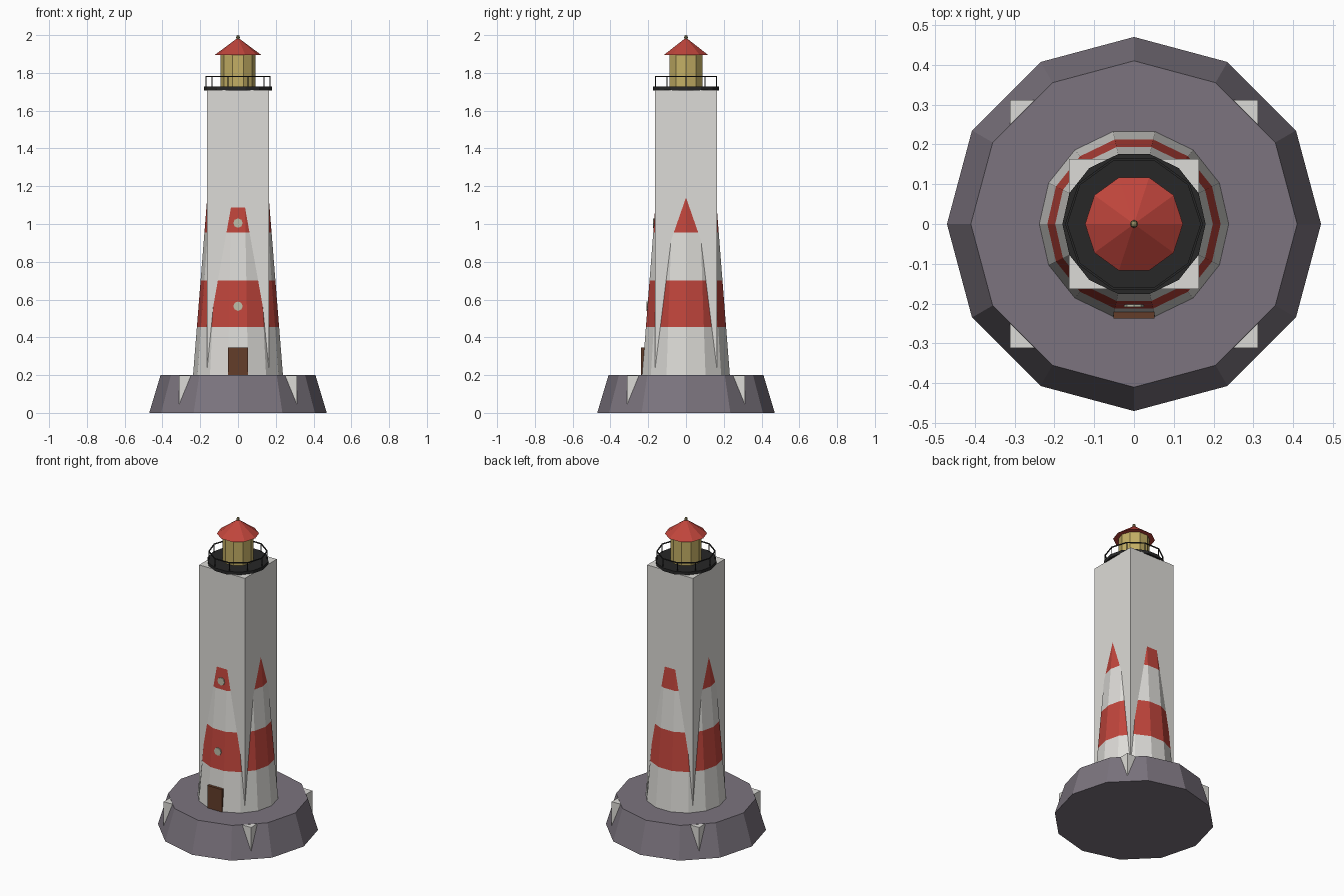
import bpy, bmesh, math

if "Cube" in bpy.data.objects:
    bpy.data.objects.remove(bpy.data.objects["Cube"])


def material(name, rgb):
    m = bpy.data.materials.new(name)
    m.diffuse_color = (*rgb, 1)
    m.use_nodes = True
    m.node_tree.nodes["Principled BSDF"].inputs["Base Color"].default_value = m.diffuse_color
    return m


WHITE = material("white paint", (0.72, 0.71, 0.68))
RED = material("red paint", (0.53, 0.06, 0.045))
STONE = material("purple grey stone", (0.2, 0.175, 0.21))
BLACK = material("black iron", (0.02, 0.02, 0.02))
GLASS = material("yellow lamp glass", (0.55, 0.43, 0.13))
WOOD = material("brown wood", (0.127, 0.047, 0.023))
PALE = material("pale window", (0.52, 0.52, 0.4))
BRASS = material("dull brass", (0.3, 0.26, 0.12))


def finish(name, bm, *mats):
    bmesh.ops.recalc_face_normals(bm, faces=bm.faces)
    me = bpy.data.meshes.new(name)
    bm.to_mesh(me)
    bm.free()
    for m in mats:
        me.materials.append(m)
    ob = bpy.data.objects.new(name, me)
    bpy.context.collection.objects.link(ob)
    return ob


def lathe(bm, profile, n, closed=False, center=(0, 0)):
    """Spin (radius, z) points into n flat sides, first corner on +x."""
    rings = []
    for r, z in profile:
        rings.append([bm.verts.new((center[0] + r * math.cos(math.tau * k / n),
                                    center[1] + r * math.sin(math.tau * k / n), z))
                      for k in range(n)])
    pairs = list(zip(rings, rings[1:]))
    if closed:
        pairs.append((rings[-1], rings[0]))
    else:
        bm.faces.new(rings[0])
        bm.faces.new(rings[-1])
    for a, b in pairs:
        for k in range(n):
            j = (k + 1) % n
            bm.faces.new((a[k], a[j], b[j], b[k]))


def turned(name, profile, n, *mats, closed=False):
    bm = bmesh.new()
    lathe(bm, profile, n, closed)
    return finish(name, bm, *mats)


def box(name, lo, hi, mat):
    bm = bmesh.new()
    bmesh.ops.create_cube(bm, size=1)
    for v in bm.verts:
        v.co = [(a + b) / 2 + c * (b - a) for a, b, c in zip(lo, hi, v.co)]
    return finish(name, bm, mat)


# Rock base with the square footing whose corners poke through
turned("rock_base", [(0.47, 0), (0.41, 0.2)], 12, STONE)
box("square_footing", (-0.312, -0.312, 0.001), (0.312, 0.312, 0.199), WHITE)

# Tapered tower with alternating stripes
levels = [0.2, 0.455, 0.7, 0.955, 1.2, 1.455, 1.71]


def radius(z):
    return 0.238 - 0.0798 * (z - 0.2)


tower = turned("striped_tower", [(radius(z), z) for z in levels], 14, WHITE, RED)
for p in tower.data.polygons:
    band = sum(p.center.z > z for z in levels) - 1
    p.material_index = band % 2 if abs(p.normal.z) < 0.5 else 0

# Square shaft around the upper tower
box("square_shaft", (-0.163, -0.163, 0.2), (0.163, 0.163, 1.71), WHITE)

# Door and round windows on the front
box("door", (-0.052, -0.238, 0.2), (0.052, -0.215, 0.345), WOOD)
for i, z in enumerate((0.565, 1.005)):
    bm = bmesh.new()
    lathe(bm, [(0.025, -0.004), (0.025, 0.005)], 8)
    y = radius(z) * math.cos(math.pi / 14)
    for v in bm.verts:
        a, b, c = v.co
        v.co = (a, -y - c, z + b)
    finish(f"window_{i + 1}", bm, PALE)

# Gallery deck and railing
turned("gallery_deck", [(0.18, 1.708), (0.18, 1.728)], 14, BLACK)
turned("gallery_rail", [(0.167, 1.777), (0.173, 1.777), (0.173, 1.783), (0.167, 1.783)],
       10, BLACK, closed=True)
bm = bmesh.new()
for k in range(10):
    a = math.tau * k / 10
    lathe(bm, [(0.003, 1.725), (0.003, 1.779)], 6,
          center=(0.17 * math.cos(a), 0.17 * math.sin(a)))
finish("rail_posts", bm, BLACK)

# Lantern room, roof and finial
turned("lantern", [(0.092, 1.725), (0.092, 1.9)], 10, GLASS)
turned("roof", [(0.123, 1.895), (0.002, 1.985)], 10, RED)
turned("finial", [(0.004, 1.965), (0.008, 1.98), (0.01, 1.989), (0.007, 1.997), (0.002, 2.0)],
       8, BRASS)
